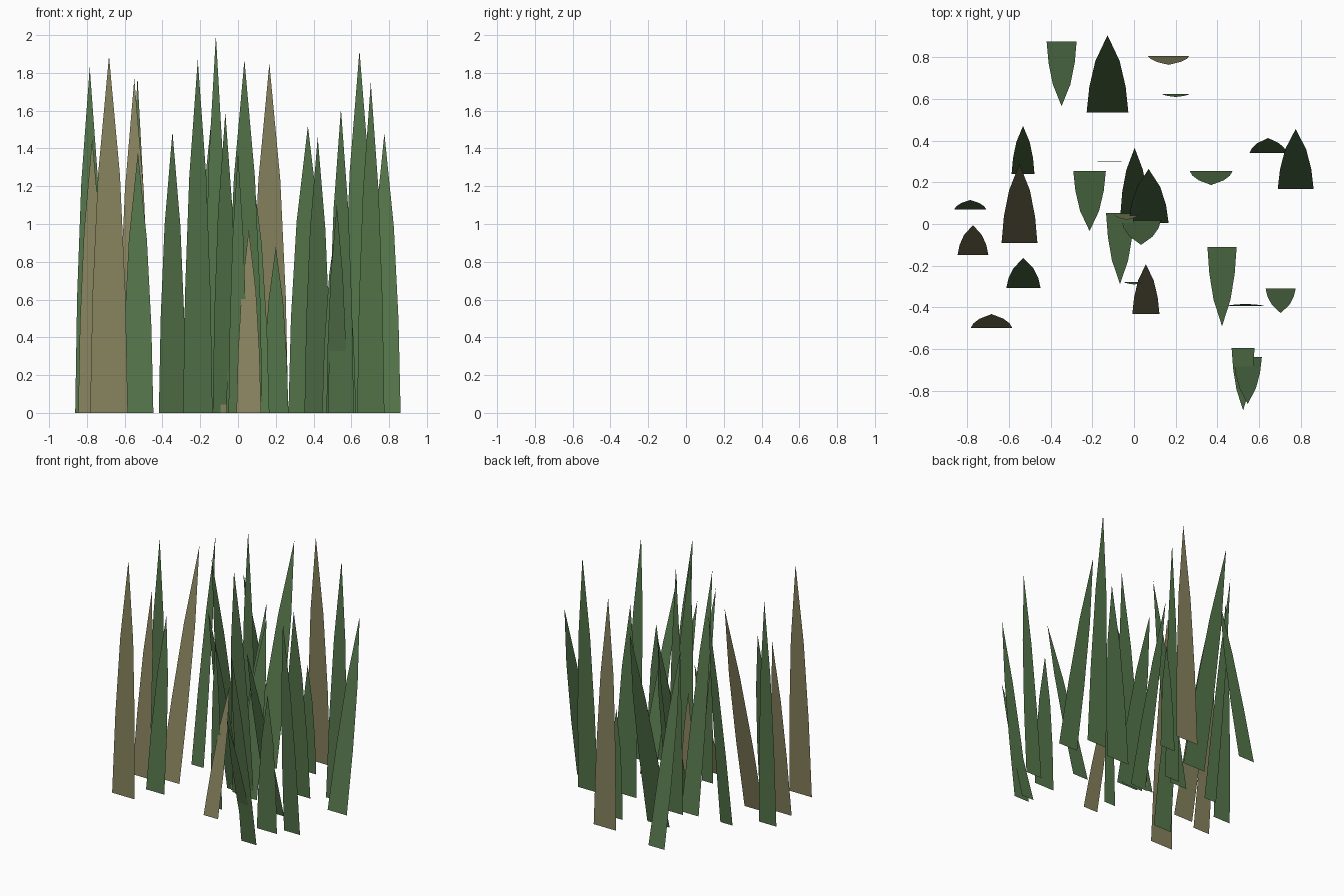
import bpy

def material(name, rgb):
    m = bpy.data.materials.new(name)
    m.diffuse_color = (*rgb, 1)
    return m

GREEN = material("grass_green", (0.09, 0.18, 0.07))
DRY = material("dry_grass", (0.24, 0.22, 0.11))

# Blade outline: (fraction of length, fraction of half width)
PROFILE = [(0, 1), (1 / 3, 0.87), (2 / 3, 0.58)]

def blade(name, mat, x, half, y_base, y_tip, height):
    def point(t, offset):
        return (x + offset, y_base + (y_tip - y_base) * t, height * t)
    verts = [point(t, s * w * half) for t, w in PROFILE for s in (-1, 1)]
    verts.append(point(1, 0))
    faces = [(0, 1, 3, 2), (2, 3, 5, 4), (4, 5, 6)]
    me = bpy.data.meshes.new(name)
    me.from_pydata(verts, [], faces)
    me.materials.append(mat)
    ob = bpy.data.objects.new(name, me)
    bpy.context.collection.objects.link(ob)

# Green blades: x, half width, base y, tip y, height
green = [
    (-.347, .072, .875, .565, 1.49),
    (-.127, .100, .535, .905, 1.69),
    (-.117, .065, .299, .297, 2.00),
    (.200, .067, .624, .609, .88),
    (-.532, .055, .240, .470, 1.78),
    (-.785, .077, .070, .115, 1.83),
    (-.530, .082, -.307, -.163, 1.38),
    (-.213, .078, .254, -.034, 1.87),
    (-.067, .067, .053, -.288, 1.59),
    (.003, .068, .050, .365, 1.43),
    (.070, .096, .005, .264, 1.34),
    (.034, .096, .020, -.100, 1.87),
    (.000, .050, -.277, -.290, 1.38),
    (.370, .103, .254, .187, 1.52),
    (.643, .089, .340, .412, 1.92),
    (.775, .086, .168, .455, 1.48),
    (.422, .070, -.110, -.490, 1.46),
    (.535, .090, -.393, -.383, 1.10),
    (.523, .055, -.595, -.893, 1.10),
    (.545, .068, -.638, -.863, 1.61),
    (.703, .072, -.310, -.427, 1.75),
]

# Dry blades, same columns
dry = [
    (.166, .100, .806, .763, 1.85),
    (-.549, .086, -.091, .288, 1.77),
    (-.772, .074, -.149, -.005, 1.45),
    (-.683, .100, -.499, -.432, 1.89),
    (-.035, .058, .045, .020, .85),
    (.057, .065, -.431, -.192, .97),
]

for kind, mat, rows in (("green_blade", GREEN, green), ("dry_blade", DRY, dry)):
    for i, row in enumerate(rows, 1):
        blade(f"{kind}_{i}", mat, *row)
